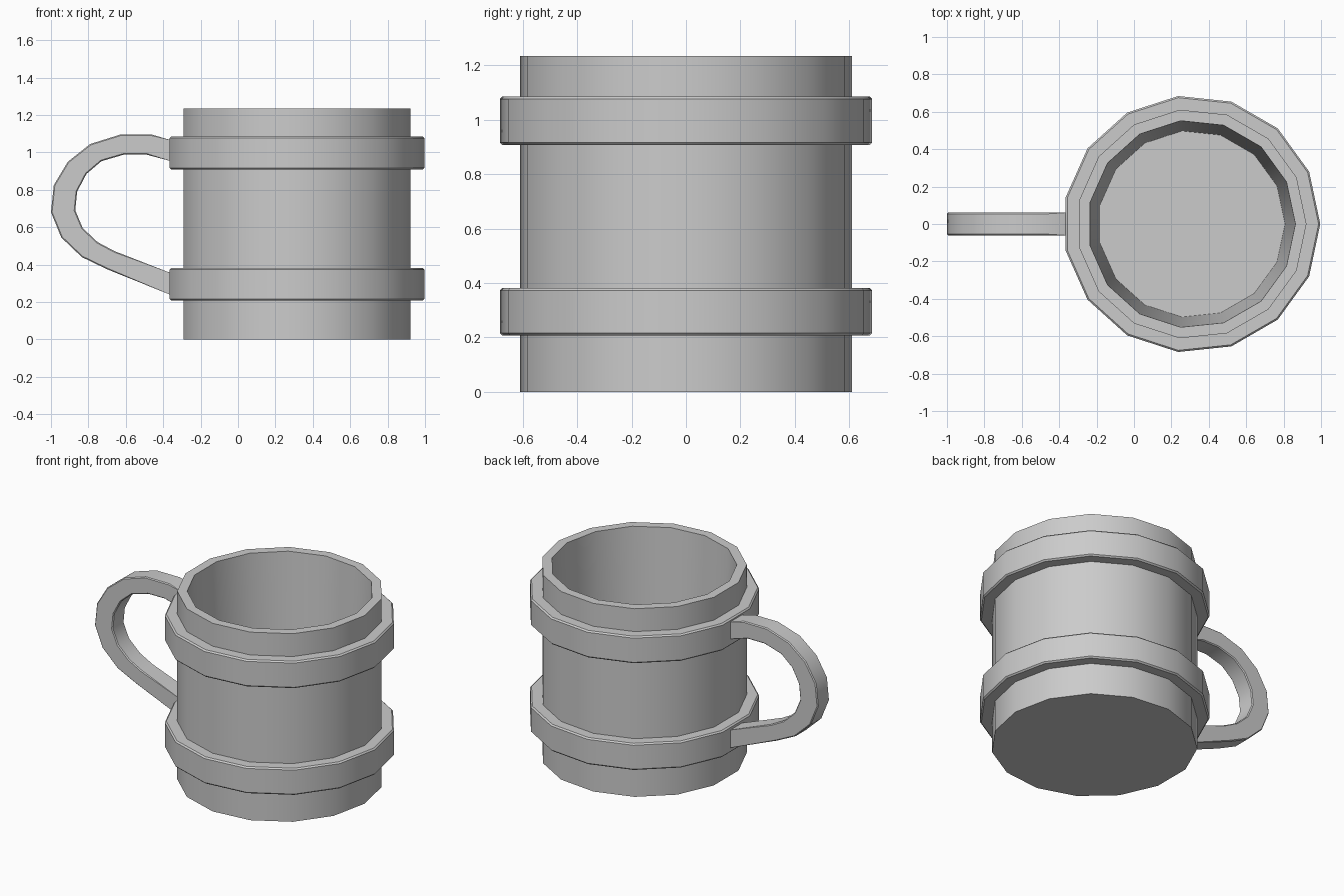
import bpy, bmesh, math

if "Cube" in bpy.data.objects:
    bpy.data.objects.remove(bpy.data.objects["Cube"])

CX, SIDES = 0.308, 15


def finish(name, bm):
    bmesh.ops.recalc_face_normals(bm, faces=bm.faces)
    mesh = bpy.data.meshes.new(name)
    bm.to_mesh(mesh)
    bm.free()
    ob = bpy.data.objects.new(name, mesh)
    bpy.context.collection.objects.link(ob)
    bpy.ops.object.select_all(action='DESELECT')
    ob.select_set(True)
    bpy.context.view_layer.objects.active = ob
    bpy.ops.object.shade_smooth_by_angle(angle=math.radians(30))
    return ob


def lathe(name, profile, closed):
    """Revolve (radius, z) points; an open profile gets end caps."""
    bm = bmesh.new()
    loops = []
    for r, z in profile:
        loops.append([bm.verts.new((CX + r * math.cos(math.tau * i / SIDES),
                                    r * math.sin(math.tau * i / SIDES), z))
                      for i in range(SIDES)])
    pairs = list(zip(loops, loops[1:]))
    if closed:
        pairs.append((loops[-1], loops[0]))
    for a, b in pairs:
        for i in range(SIDES):
            j = (i + 1) % SIDES
            bm.faces.new((a[i], a[j], b[j], b[i]))
    if not closed:
        bm.faces.new(loops[0])
        bm.faces.new(loops[-1])
    return finish(name, bm)


# Hollow cup with a tapered inside
lathe("cup_body", [(0.614, 0), (0.614, 1.235), (0.555, 1.235), (0.5, 0.08)], False)

# Two bands with slightly chamfered outer edges
B = 0.009
for name, z0, z1 in (("lower_band", 0.207, 0.382), ("upper_band", 0.908, 1.085)):
    lathe(name, [(0.6, z0), (0.688 - B, z0), (0.688, z0 + B),
                 (0.688, z1 - B), (0.688 - B, z1), (0.6, z1)], True)

# Handle: outer and inner outlines in the xz plane
outer = [(-0.31, 1.05), (-0.365, 1.067), (-0.46, 1.095), (-0.63, 1.095), (-0.79, 1.045),
         (-0.91, 0.95), (-0.985, 0.825), (-1.0, 0.68), (-0.945, 0.545),
         (-0.835, 0.44), (-0.70, 0.375), (-0.365, 0.24), (-0.31, 0.218)]
inner = [(-0.31, 0.94), (-0.365, 0.955), (-0.49, 0.988), (-0.61, 0.988), (-0.73, 0.953),
         (-0.81, 0.885), (-0.86, 0.79), (-0.87, 0.69), (-0.83, 0.595),
         (-0.75, 0.52), (-0.66, 0.472), (-0.365, 0.357), (-0.31, 0.335)]
H = 0.0605
bm = bmesh.new()
rings = [[bm.verts.new((p[0], y, p[1])) for p, y in ((o, -H), (o, H), (n, H), (n, -H))]
         for o, n in zip(outer, inner)]
for a, b in zip(rings, rings[1:]):
    for i in range(4):
        j = (i + 1) % 4
        bm.faces.new((a[i], a[j], b[j], b[i]))
bm.faces.new(rings[0])
bm.faces.new(rings[-1])
bm.edges.ensure_lookup_table()
long_edges = [bm.edges.get((a[i], b[i])) for a, b in zip(rings, rings[1:]) for i in range(4)]
bmesh.ops.bevel(bm, geom=long_edges, offset=0.006, segments=1, affect='EDGES')
finish("handle", bm)
